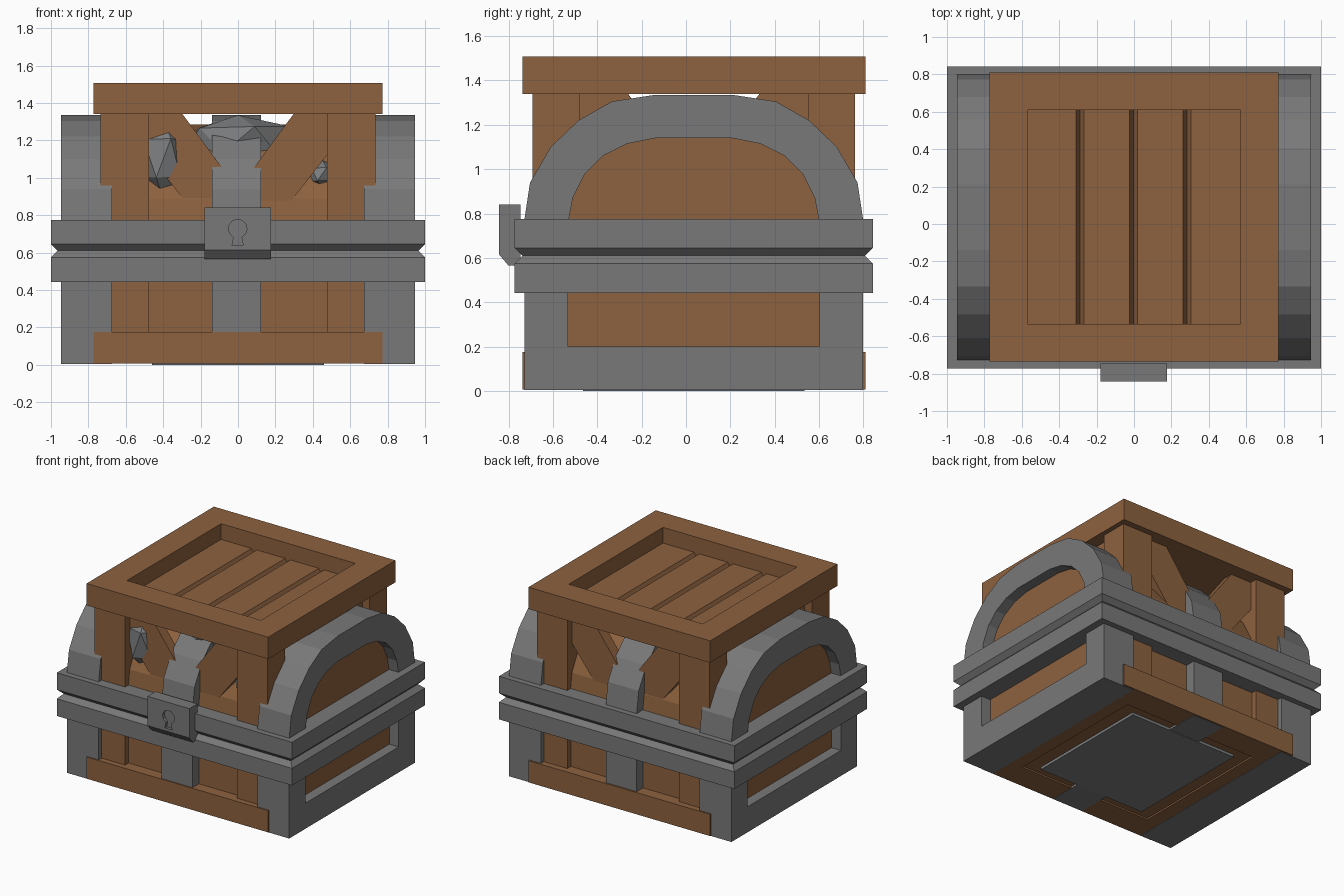
import bpy, bmesh, math, random
from mathutils import Vector

if "Cube" in bpy.data.objects:
    bpy.data.objects.remove(bpy.data.objects["Cube"])

random.seed(4)
CY = 0.035  # shared front/back centre of chest and crate


def material(name, rgb):
    m = bpy.data.materials.new(name)
    m.diffuse_color = (*rgb, 1)
    m.use_nodes = True
    m.node_tree.nodes["Principled BSDF"].inputs["Base Color"].default_value = m.diffuse_color
    return m


WOOD = material("brown wood", (0.27, 0.122, 0.05))
IRON = material("grey iron", (0.19, 0.19, 0.19))
STONE = material("grey stone", (0.205, 0.21, 0.215))


def finish(bm, name, mat):
    bmesh.ops.recalc_face_normals(bm, faces=bm.faces)
    me = bpy.data.meshes.new(name)
    bm.to_mesh(me)
    bm.free()
    me.materials.append(mat)
    ob = bpy.data.objects.new(name, me)
    bpy.context.collection.objects.link(ob)
    return ob


def prism(name, pts, axis, a, b, mat):
    """Extrude a 2D profile along x (profile y,z), y (profile x,z) or z (profile x,y)."""
    put = {"x": lambda u, v: (a, u, v),
           "y": lambda u, v: (u, a, v),
           "z": lambda u, v: (u, v, a)}[axis]
    step = Vector({"x": (b - a, 0, 0), "y": (0, b - a, 0), "z": (0, 0, b - a)}[axis])
    bm = bmesh.new()
    face = bm.faces.new([bm.verts.new(put(u, v)) for u, v in pts])
    ext = bmesh.ops.extrude_face_region(bm, geom=[face], use_keep_orig=True)
    bmesh.ops.translate(bm, vec=step,
                        verts=[g for g in ext["geom"] if isinstance(g, bmesh.types.BMVert)])
    return finish(bm, name, mat)


def rect(u0, u1, v0, v1):
    return [(u0, v0), (u1, v0), (u1, v1), (u0, v1)]


def box(name, x0, x1, y0, y1, z0, z1, mat):
    return prism(name, rect(x0, x1, y0, y1), "z", z0, z1, mat)


def arch(half):
    """Full y,z arch from a half profile of (distance from centre, height)."""
    return [(CY - d, z) for d, z in half] + [(CY + d, z) for d, z in reversed(half)]


OUTER = [(.763, .76), (.763, .775), (.738, .94), (.645, 1.10), (.52, 1.22), (.37, 1.305), (.175, 1.335)]
INNER = [(.565, .76), (.563, .775), (.545, .87), (.49, .98), (.41, 1.06), (.30, 1.115), (.173, 1.14)]
LID = [(d * 0.91, z - 0.05) for d, z in OUTER]

# --- chest: wooden body and lid
box("chest_body", -.69, .69, CY - .685, CY + .685, .02, .62, WOOD)
prism("chest_lid", arch(LID), "x", -.69, .69, WOOD)

# --- chest: iron ends with recessed wooden panels
lower_u = [(CY - .763, .444), (CY - .763, .004), (CY + .763, .004), (CY + .763, .444),
           (CY + .567, .444), (CY + .567, .2), (CY - .567, .2), (CY - .567, .444)]
for s, side in ((-1, "left"), (1, "right")):
    prism("end_arch_" + side, arch(OUTER) + arch(INNER)[::-1], "x", s * .675, s * .945, IRON)
    prism("arch_panel_" + side, arch(INNER), "x", s * .68, s * .865, WOOD)
    prism("end_base_" + side, lower_u, "x", s * .675, s * .945, IRON)
    box("base_panel_" + side, min(s * .68, s * .865), max(s * .68, s * .865),
        CY - .57, CY + .57, .15, .46, WOOD)

# --- chest: centre strap, below and over the lid
box("base_strap", -.139, .123, CY - .763, CY + .763, .004, .45, IRON)
prism("lid_strap", arch(OUTER) + arch(LID)[::-1], "x", -.139, .123, IRON)

# --- chest: double rim with a V groove where lid meets body
bm = bmesh.new()
rings = []
for z, o in ((.443, 0), (.575, 0), (.61, .035), (.645, 0), (.775, 0)):
    hx, hy = 1 - o, .807 - o
    rings.append([bm.verts.new((x, y, z)) for x, y in rect(-hx, hx, CY - hy, CY + hy)])
for lo, hi in zip(rings, rings[1:]):
    for i in range(4):
        j = (i + 1) % 4
        bm.faces.new((lo[i], lo[j], hi[j], hi[i]))
bm.faces.new(rings[0][::-1])
bm.faces.new(rings[-1])
finish(bm, "chest_rim", IRON)

# --- lock plate with cut keyhole
lock = prism("lock", [(-.745, .565), (-.80, .565), (-.842, .615), (-.842, .84), (-.745, .84)],
             "x", -.18, .176, IRON)
hole = [(.05 * math.sin(t) - .002, .728 + .05 * math.cos(t))
        for t in (math.radians(155 - 31 * i) for i in range(11))]
hole += [(-.032, .637), (.028, .637)]
cutter = prism("keyhole_cutter", hole, "y", -.9, -.82, IRON)
cutter.hide_render = True
cutter.hide_viewport = True
cut = lock.modifiers.new("keyhole", "BOOLEAN")
cut.operation = "DIFFERENCE"
cut.solver = "EXACT"
cut.object = cutter


# --- crate: square frames at top and bottom
def frame(name, z0, z1):
    bm = bmesh.new()
    loops = []
    for z in (z0, z1):
        for hx, hy in ((.772, .773), (.57, .572)):
            loops.append([bm.verts.new((x, y, z)) for x, y in rect(-hx, hx, CY + .002 - hy, CY + .002 + hy)])
    o0, i0, o1, i1 = loops
    for p, q in ((o0, o1), (o1, i1), (i1, i0), (i0, o0)):
        for k in range(4):
            n = (k + 1) % 4
            bm.faces.new((p[k], p[n], q[n], q[k]))
    finish(bm, name, WOOD)


frame("crate_top_frame", 1.34, 1.508)
frame("crate_bottom_frame", .008, .175)

# --- crate: recessed top boards with bevelled gaps
edges = [-.60, -.288, -.003, .283, .60]
for i, (a, b) in enumerate(zip(edges, edges[1:])):
    prism(f"top_board_{i + 1}", [(a, 1.345), (b, 1.345), (b - .022, 1.387), (a + .022, 1.387)]
          if 0 < i < 3 else
          ([(a, 1.345), (b, 1.345), (b - .022, 1.387), (a, 1.387)] if i == 0 else
           [(a, 1.345), (b, 1.345), (b, 1.387), (a + .022, 1.387)]),
          "y", CY - .60, CY + .60, WOOD)

# --- crate: corner posts
for sx in (-1, 1):
    for sy in (-1, 1):
        xs = sorted((sx * .475, sx * .735))
        ys = sorted((CY + sy * .515, CY + sy * .727))
        box("corner_post", *xs, *ys, .1, 1.35, WOOD)

# --- crate: crossed braces on all four sides
for s in (-1, 1):
    brace = [(s * .30, 1.345), (s * .65, 1.345), (s * .07, .6), (s * -.25, .6)]
    nudge = .003 if s > 0 else 0
    for t in (-1, 1):
        prism("brace_front" if t < 0 else "brace_back", brace, "y",
              CY + t * .59, CY + t * (.67 + nudge), WOOD)
        prism("brace_side", [(u + CY, v) for u, v in brace], "x",
              t * .60, t * (.67 + nudge), WOOD)


# --- stones breaking through the lid, and stone filling the base
def rock(name, centre, size):
    bm = bmesh.new()
    bmesh.ops.create_icosphere(bm, subdivisions=1, radius=1)
    for v in bm.verts:
        k = random.uniform(.88, 1.08)
        v.co = Vector(c + p * r * k for c, p, r in zip(centre, v.co, size))
        v.co.z = min(v.co.z, 1.335)
    finish(bm, name, STONE)


rock("stone_left", (-.40, -.56, 1.10), (.14, .12, .23))
rock("stone_middle", (.0, -.36, 1.20), (.31, .18, .16))
rock("stone_right", (.45, -.54, 1.02), (.09, .10, .08))
box("stone_base", -.46, .46, CY - .5, CY + .5, 0, .15, STONE)
